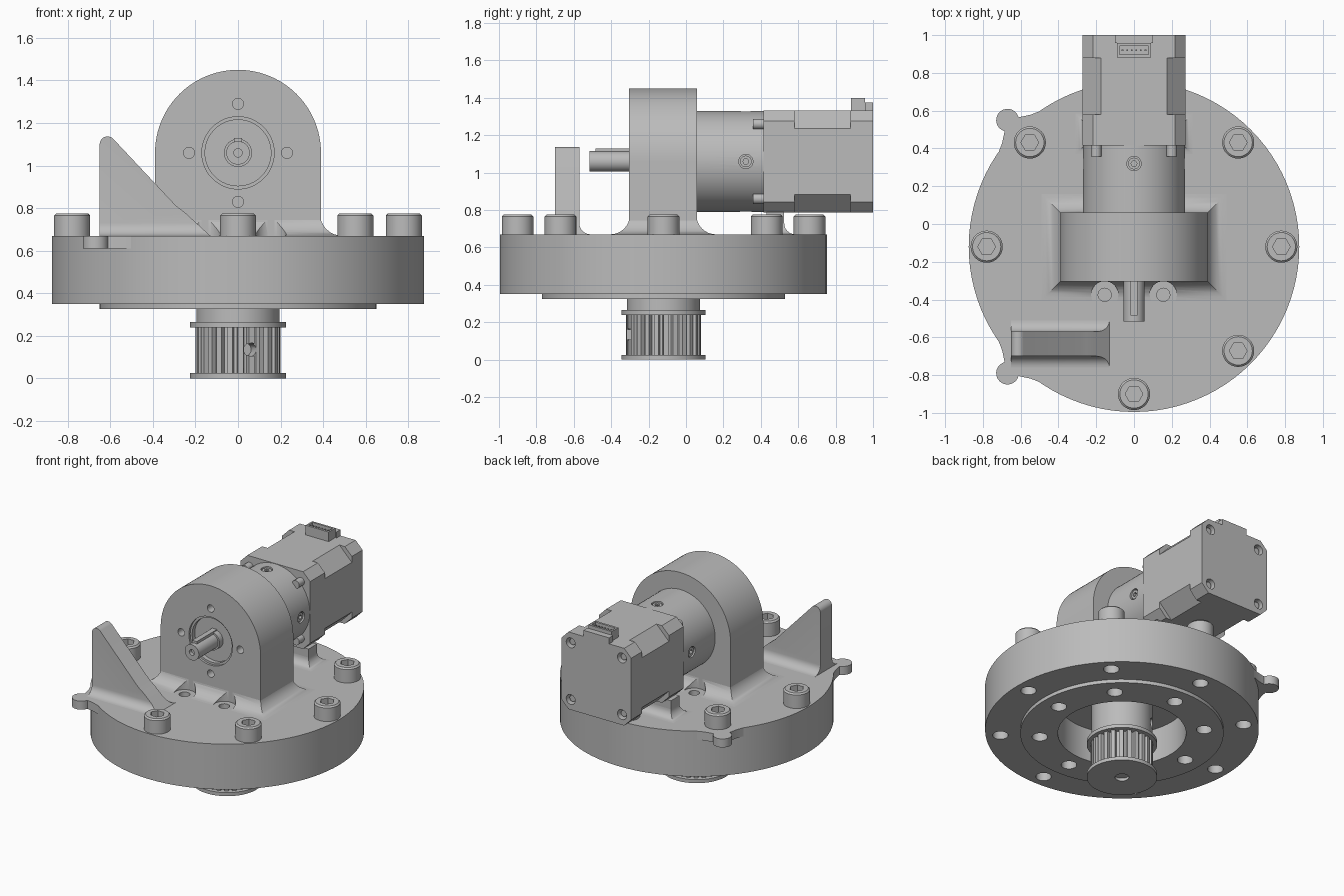
import bpy, bmesh
from math import pi, sin, cos, radians

cube = bpy.data.objects.get("Cube")
if cube:
    bpy.data.objects.remove(cube)

grey = bpy.data.materials.new("machined_grey")
grey.use_nodes = True
colour = (0.5, 0.5, 0.5, 1)
grey.diffuse_color = colour
grey.node_tree.nodes["Principled BSDF"].inputs["Base Color"].default_value = colour

CY = -0.12      # centre line of the disc and pulley in y
TOP = 0.67      # upper face of the disc
AXLE = 1.06     # height of the motor axle


def loft(name, rings):
    """Closed solid through rings that share one vertex count."""
    bm = bmesh.new()
    loops = [[bm.verts.new(p) for p in ring] for ring in rings]
    n = len(loops[0])
    for a, b in zip(loops, loops[1:]):
        for i in range(n):
            j = (i + 1) % n
            bm.faces.new((a[i], a[j], b[j], b[i]))
    bm.faces.new(loops[0])
    bm.faces.new(loops[-1])
    bmesh.ops.recalc_face_normals(bm, faces=bm.faces[:])
    mesh = bpy.data.meshes.new(name)
    bm.to_mesh(mesh)
    bm.free()
    mesh.materials.append(grey)
    obj = bpy.data.objects.new(name, mesh)
    bpy.context.collection.objects.link(obj)
    return obj


def place(u, v, w, axis):
    return {"x": (w, u, v), "y": (u, w, v), "z": (u, v, w)}[axis]


def extrude(name, pts, a, b, axis="z"):
    return loft(name, [[place(u, v, w, axis) for u, v in pts] for w in (a, b)])


def arc(u, v, r, start=0, end=360, n=48):
    """Arc points; a full turn leaves out the repeated last point."""
    count = n if end - start == 360 else n + 1
    angles = [radians(start + (end - start) * i / n) for i in range(count)]
    return [(u + r * cos(t), v + r * sin(t)) for t in angles]


def rod(name, u, v, r, a, b, axis="z", n=48):
    return extrude(name, arc(u, v, r, n=n), a, b, axis)


def box(name, x0, x1, y0, y1, z0, z1):
    return extrude(name, [(x0, y0), (x1, y0), (x1, y1), (x0, y1)], z0, z1)


def boolean(obj, tools, operation="DIFFERENCE"):
    for tool in tools:
        mod = obj.modifiers.new("cut", "BOOLEAN")
        mod.operation, mod.solver, mod.object = operation, "EXACT", tool
    bpy.context.view_layer.update()
    graph = bpy.context.evaluated_depsgraph_get()
    mesh = bpy.data.meshes.new_from_object(obj.evaluated_get(graph))
    obj.modifiers.clear()
    obj.data = mesh
    for tool in tools:
        bpy.data.objects.remove(tool)
    return obj


def flare(name, x0, x1, y0, y1, r):
    """Rectangular skirt with a concave fillet down to the disc."""
    rings = []
    for i in range(9):
        t = i / 8 * pi / 2
        d, z = r * (1 - sin(t)), TOP + r * (1 - cos(t))
        rings.append([(x0 - d, y0 - d, z), (x1 + d, y0 - d, z),
                      (x1 + d, y1 + d, z), (x0 - d, y1 + d, z)])
    return loft(name, rings)


def around(r, angle):
    return r * cos(radians(angle)), CY + r * sin(radians(angle))


# Base disc with its lower ring, hollow and bolt holes
disc = loft("base_disc", [[(x, y, z) for x, y in arc(0, CY, r, n=96)] for r, z in
                          ((0.65, 0.325), (0.65, 0.35), (0.875, 0.35), (0.875, TOP))])
cuts = [rod("hollow", 0, CY, 0.41, 0.2, 0.56, n=72)]
for k in range(8):
    cuts.append(rod("outer_hole", *around(0.78, 45 * k), 0.05, 0.2, 0.5, n=24))
    cuts.append(rod("inner_hole", *around(0.527, 45 * k), 0.05, 0.2, 0.5, n=24))
bores = [(sx * 0.155, y) for sx in (-1, 1) for y in (-0.375, 0.13)]
cuts += [rod("bore", x, y, 0.035, 0.6, 0.8, n=24) for x, y in bores]
boolean(disc, cuts)

# Two lobed tabs on the rim
for side, angle in (("back", 135), ("front", 225)):
    half = [(0.8, 0.17), (0.862, 0.15), (0.882, 0.105), (0.905, 0.07)]
    lobe = arc(0.947, 0, 0.06, -120, 120, 20)
    outline = [(u, -v) for u, v in half] + lobe + half[::-1]
    c, s = cos(radians(angle)), sin(radians(angle))
    extrude(side + "_tab", [(u * c - v * s, CY + u * s + v * c) for u, v in outline], 0.61, TOP)

# Socket head screws; the wedge takes the place of one
for k in (0, 1, 2, 3, 4, 6, 7):
    x, y = around(0.78, 45 * k)
    head = loft("disc_screw", [[(u, v, z) for u, v in arc(x, y, r, n=32)] for r, z in
                               ((0.085, TOP - 0.01), (0.085, 0.765), (0.075, 0.775))])
    boolean(head, [rod("socket", x, y, 0.047, 0.72, 0.8, n=6)])

# Arched housing that carries the gearbox
arch = [(-0.39, 0.6), (0.39, 0.6)] + arc(0, AXLE, 0.39, 0, 180, 48)
housing = extrude("arched_housing", arch, -0.305, 0.06, "y")
cuts = [rod("rim", 0, AXLE, 0.17, -0.4, -0.29, "y"), rod("recess", 0, AXLE, 0.155, -0.4, -0.26, "y")]
cuts += [rod("hole", *p, 0.026, -0.4, -0.2, "y", 24) for p in arc(0, AXLE, 0.23, n=4)]
boolean(housing, cuts)
skirt = flare("housing_skirt", -0.385, 0.385, -0.3, 0.055, 0.105)
boolean(skirt, [rod("counterbore", x, y, 0.072, 0.6, 0.9, n=32) for x, y in bores])

# Output shaft with key
shaft = rod("output_shaft", 0, AXLE, 0.055, -0.515, -0.2, "y")
boolean(shaft, [rod("centre", 0, AXLE, 0.02, -0.6, -0.49, "y", 16)])
rod("shaft_collar", 0, AXLE, 0.066, -0.3, -0.2, "y")
box("shaft_key", -0.018, 0.018, -0.485, -0.25, 1.08, 1.13)

# Gearbox with four radial screws
gearbox = rod("gearbox", 0, AXLE, 0.27, 0.0, 0.42, "y", 72)
cuts, radial = [], []
for sign in (-1, 1):
    lo, hi = sorted((sign * 0.235, sign * 0.4))
    cuts.append(rod("pit", 0.32, AXLE, 0.038, lo, hi, "x", 24))
    cuts.append(rod("pit", 0, 0.32, 0.038, AXLE + lo, AXLE + hi, "z", 24))
    lo, hi = sorted((sign * 0.2, sign * 0.262))
    radial.append((0.32, AXLE, lo, hi, "x"))
    radial.append((0, 0.32, AXLE + lo, AXLE + hi, "z"))
boolean(gearbox, cuts)
for u, v, lo, hi, axis in radial:
    screw = rod("gearbox_screw", u, v, 0.031, lo, hi, axis, 24)
    mid = AXLE if axis == "z" else 0
    face = (hi - 0.02, hi + 0.02) if hi > mid + 0.1 else (lo - 0.02, lo + 0.02)
    boolean(screw, [rod("socket", u, v, 0.016, *face, axis, 6)])


# Stepper motor: two end caps and a core with wider chamfers
def octagon(c, h=0.2725):
    k = h - c
    return [(x, AXLE + z) for x, z in ((-k, -h), (k, -h), (h, -k), (h, k),
                                       (k, h), (-k, h), (-h, k), (-h, -k))]


extrude("motor_core", octagon(0.097), 0.57, 0.89, "y")
extrude("motor_front_cap", octagon(0.055), 0.415, 0.58, "y")
rear = extrude("motor_rear_cap", octagon(0.055), 0.88, 1.0, "y")
corners = [(sx * 0.2, AXLE + sz * 0.2) for sx in (-1, 1) for sz in (-1, 1)]
boolean(rear, [rod("pit", x, z, 0.035, 0.95, 1.1, "y", 24) for x, z in corners])
for x, z in corners:
    rod("motor_rear_screw", x, z, 0.022, 0.94, 0.98, "y", 16)
    rod("motor_front_screw", x, z, 0.028, 0.357, 0.42, "y", 24)

# Cable connector
socket = box("connector", -0.09, 0.09, 0.882, 0.957, 1.32, 1.4)
boolean(socket, [box("slot", -0.078, 0.078, 0.897, 0.943, 1.35, 1.5)])
for i in range(6):
    x = -0.06 + 0.024 * i
    box("connector_pin", x - 0.005, x + 0.005, 0.915, 0.925, 1.34, 1.39)
box("connector_tail", -0.1, 0.1, 0.957, 1.0, 1.32, 1.375)

# Support block under the motor
flare("support_skirt", -0.25, 0.25, 0.43, 0.525, 0.06)
box("support_block", -0.25, 0.25, 0.43, 0.525, 0.66, 0.79)

# Wedge: filleted cross-section limited by its sloping side outline
fillet = [(0.065 + 0.06 * (1 - sin(t)), TOP + 0.06 * (1 - cos(t)))
          for t in [i / 8 * pi / 2 for i in range(9)]]
half = [(0.125, 0.6)] + fillet + [(0.065, 1.2)]
section = [(-0.635 + u, v) for u, v in half] + [(-0.635 - u, v) for u, v in reversed(half)]
wedge = extrude("wedge", section, -0.7, -0.1, "x")
outline = [(-0.65, 0.64), (-0.13, 0.64), (-0.13, TOP), (-0.25, 0.78), (-0.29, 0.81)]
outline += arc(-0.613, 1.1, 0.037, 42, 180, 12)
boolean(wedge, [extrude("limit", outline, -1, 0, "y")], "INTERSECT")

# Toothed pulley under the disc
teeth = []
for k in range(24):
    for offset, r in ((0, 0.2), (7.5, 0.2), (9, 0.175), (13.5, 0.175)):
        teeth.append(around(r, 15 * k + offset))
belt = extrude("pulley_teeth", teeth, 0.02, 0.245)
hole = rod("set_hole", 0, 0.135, 0.031, -0.3, -0.1, "y", 24)
hole.rotation_euler.z = radians(19)
hole.location.y = CY
boolean(belt, [hole])
flange = rod("pulley_lower_flange", 0, CY, 0.225, 0, 0.025, n=64)
boolean(flange, [rod("centre", 0, CY, 0.045, -0.1, 0.02, n=24)])
rod("pulley_upper_flange", 0, CY, 0.225, 0.24, 0.265, n=64)
neck = rod("pulley_neck", 0, CY, 0.195, 0.26, 0.6, n=64)
hole = rod("set_hole", 0, 0.38, 0.035, 0.1, 0.3, "y", 24)
hole.rotation_euler.z = radians(40)
hole.location.y = CY
boolean(neck, [hole])

# Smooth the round surfaces and keep edges crisp
bpy.ops.object.select_all(action="DESELECT")
for obj in bpy.context.scene.objects:
    if obj.type == "MESH" and grey.name in obj.data.materials:
        obj.select_set(True)
        bpy.context.view_layer.objects.active = obj
bpy.ops.object.shade_smooth_by_angle(angle=radians(30))
